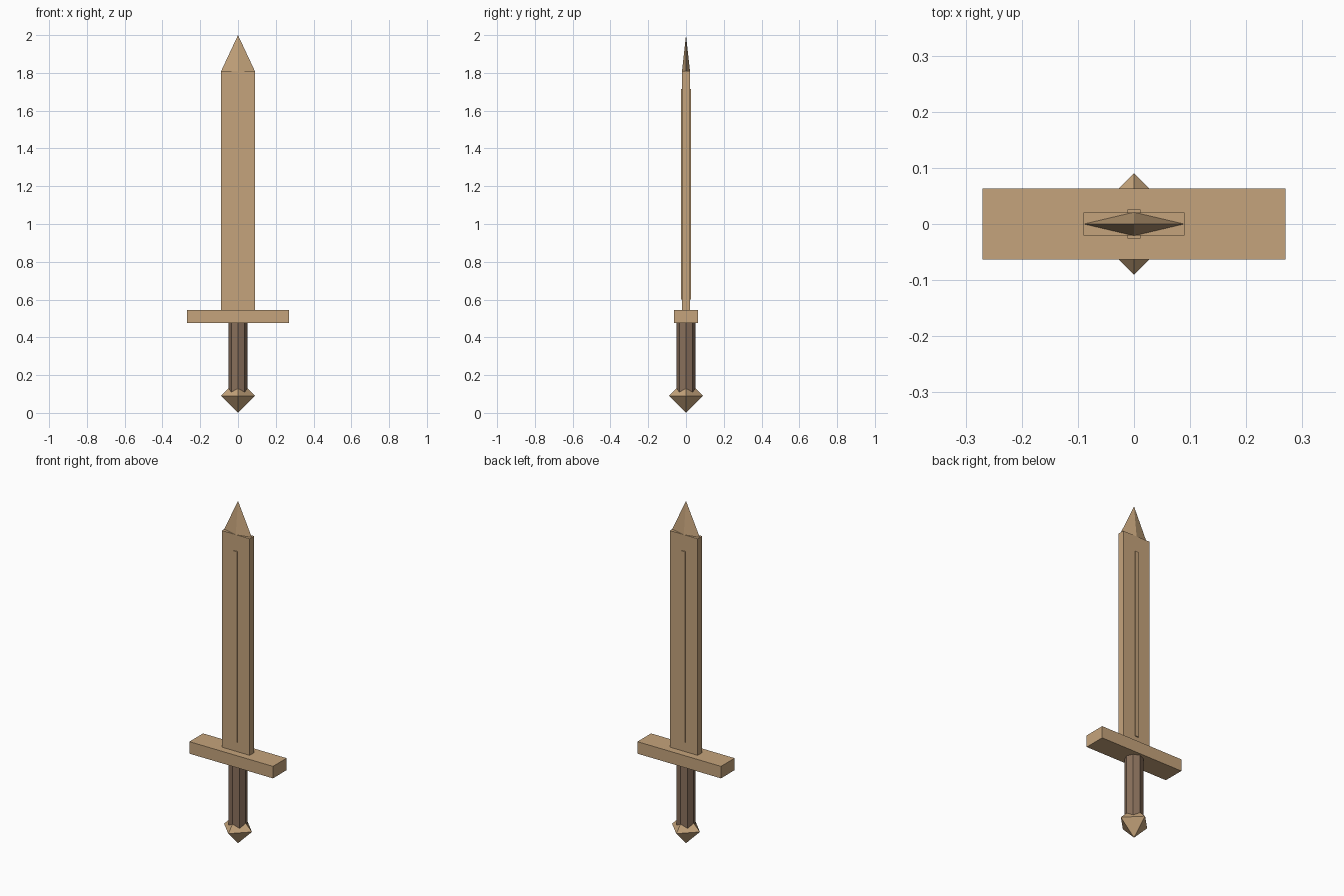
import bpy, math
from mathutils import Matrix

if "Cube" in bpy.data.objects:
    bpy.data.objects.remove(bpy.data.objects["Cube"])


def material(name, rgb):
    m = bpy.data.materials.new(name)
    m.diffuse_color = (*rgb, 1)
    m.use_nodes = True
    m.node_tree.nodes["Principled BSDF"].inputs["Base Color"].default_value = m.diffuse_color
    return m


tan = material("tan_wood", (0.56, 0.37, 0.20))
brown = material("brown_grip", (0.25, 0.16, 0.105))


def box(name, hx, hy, z0, z1, mat):
    bpy.ops.mesh.primitive_cube_add(size=2)
    return finish(name, Matrix.Translation((0, 0, (z0 + z1) / 2))
                  @ Matrix.Diagonal((hx, hy, (z1 - z0) / 2, 1)), mat)


def cone(name, sides, r0, r1, z0, z1, mat, sy=1.0):
    # vertices lie on the x and y axes for 4 and 8 sides
    bpy.ops.mesh.primitive_cone_add(vertices=sides, radius1=r0, radius2=r1, depth=z1 - z0)
    return finish(name, Matrix.Translation((0, 0, (z0 + z1) / 2))
                  @ Matrix.Diagonal((1, sy, 1, 1)), mat)


def finish(name, matrix, mat):
    ob = bpy.context.object
    ob.name = ob.data.name = name
    ob.data.transform(matrix)
    ob.data.materials.append(mat)
    return ob


# Blade with a thin raised rib on both sides
box("blade", 0.09, 0.0205, 0.54, 1.81, tan)
box("blade_rib", 0.012, 0.026, 0.60, 1.715, tan)

# Flattened four-sided point
cone("blade_tip", 4, 0.09, 0, 1.808, 2.0, tan, sy=0.0212 / 0.09)

# Cross guard
box("guard", 0.27, 0.063, 0.475, 0.545, tan)

# Eight-sided grip
cone("grip", 8, 0.05, 0.05, 0.09, 0.48, brown)

# Octahedral pommel
bpy.ops.mesh.primitive_cone_add(vertices=4, radius1=0.09, radius2=0, depth=0.09, end_fill_type='NOTHING')
pommel = finish("pommel", Matrix.Translation((0, 0, 0.045)), tan)
mirror = pommel.modifiers.new("lower_half", 'MIRROR')
mirror.use_axis = (False, False, True)
pommel.location.z = 0.09
